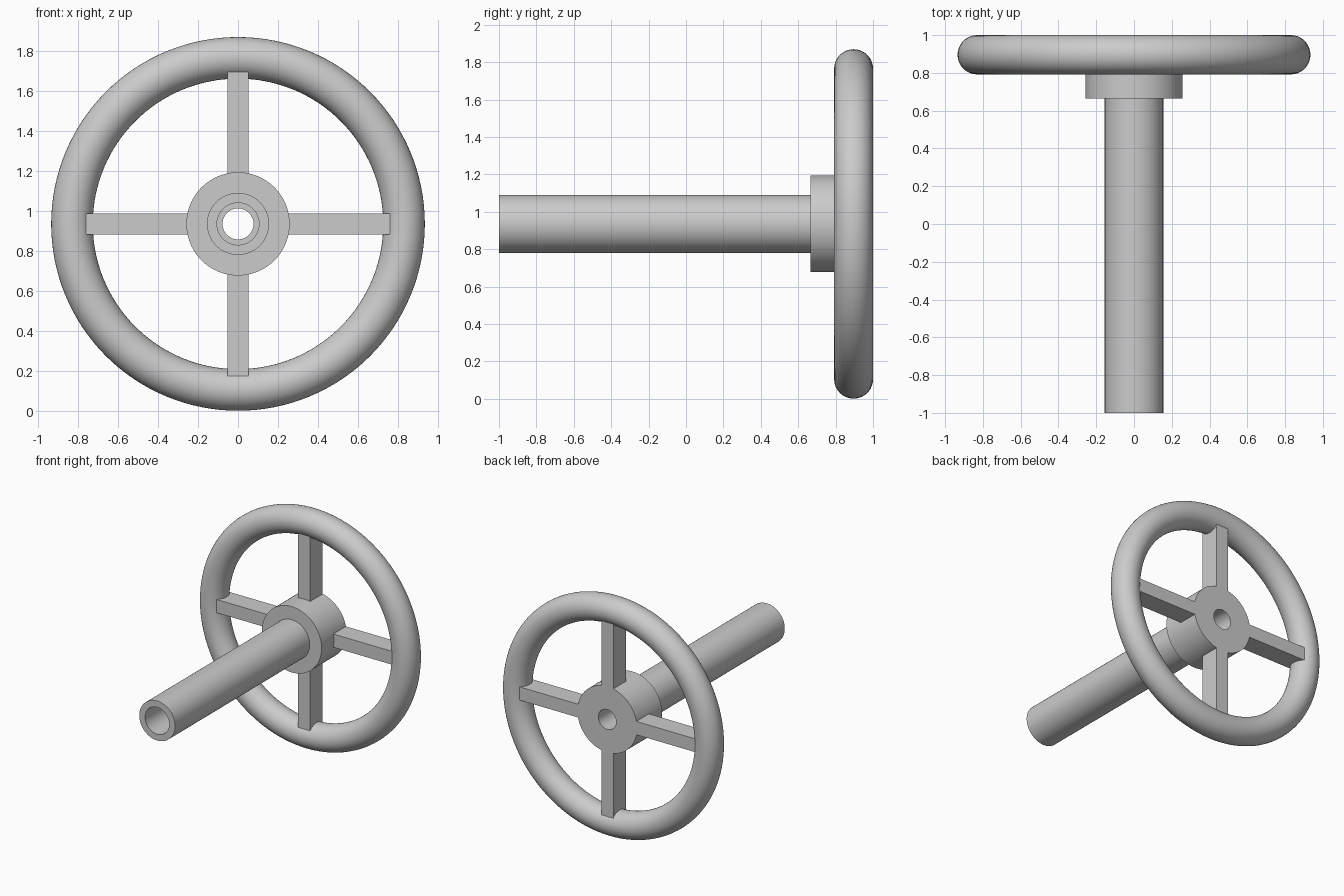
import bpy, bmesh, math
from mathutils import Matrix, Vector

if "Cube" in bpy.data.objects:
    bpy.data.objects.remove(bpy.data.objects["Cube"], do_unlink=True)

AXIS_Z = 0.935      # height of the wheel axis
WHEEL_Y = 0.896     # plane of the rim
BACK_Y = 0.974      # rear face of hub and spokes

grey = bpy.data.materials.new("plain_grey")
grey.use_nodes = True
colour = (0.6, 0.6, 0.6, 1)
grey.diffuse_color = colour
grey.node_tree.nodes["Principled BSDF"].inputs["Base Color"].default_value = colour


def finish(name, bm, smooth=True):
    bmesh.ops.recalc_face_normals(bm, faces=bm.faces)
    mesh = bpy.data.meshes.new(name)
    bm.to_mesh(mesh)
    bm.free()
    mesh.materials.append(grey)
    obj = bpy.data.objects.new(name, mesh)
    bpy.context.collection.objects.link(obj)
    obj.location.z = AXIS_Z
    if smooth:
        bpy.ops.object.select_all(action='DESELECT')
        obj.select_set(True)
        bpy.context.view_layer.objects.active = obj
        bpy.ops.object.shade_smooth_by_angle(angle=math.radians(35))
    return obj


def lathe(name, profile, steps=96):
    """Spin a closed (radius, y) profile around the y axis."""
    bm = bmesh.new()
    verts = [bm.verts.new((r, y, 0)) for r, y in profile]
    edges = [bm.edges.new((v, verts[i - 1])) for i, v in enumerate(verts)]
    bmesh.ops.spin(bm, geom=verts + edges, cent=(0, 0, 0), axis=(0, 1, 0),
                   angle=math.tau, steps=steps, use_merge=True)
    bmesh.ops.remove_doubles(bm, verts=bm.verts, dist=1e-5)
    return finish(name, bm)


def ring(inner, outer, front, back):
    return [(inner, front), (outer, front), (outer, back), (inner, back)]


# Hollow shaft and the hub with its narrower bore
lathe("shaft", ring(0.105, 0.155, -1.0, 0.665))
lathe("hub", ring(0.0775, 0.258, 0.665, BACK_Y))

# Round rim
circle = [math.tau * i / 40 for i in range(40)]
lathe("rim", [(0.83 + 0.104 * math.cos(a), WHEEL_Y + 0.104 * math.sin(a))
              for a in circle], 128)

# Four square-edged spokes running from the hub into the rim
for i, side in enumerate(("left", "top", "right", "bottom")):
    bm = bmesh.new()
    bmesh.ops.create_cube(bm, size=1)
    bmesh.ops.scale(bm, vec=Vector((0.51, 0.156, 0.104)), verts=bm.verts)
    bmesh.ops.translate(bm, vec=Vector((0.505, BACK_Y - 0.078, 0)), verts=bm.verts)
    bmesh.ops.transform(bm, matrix=Matrix.Rotation(-i * math.pi / 2, 4, 'Y'), verts=bm.verts)
    finish(side + "_spoke", bm, smooth=False)
